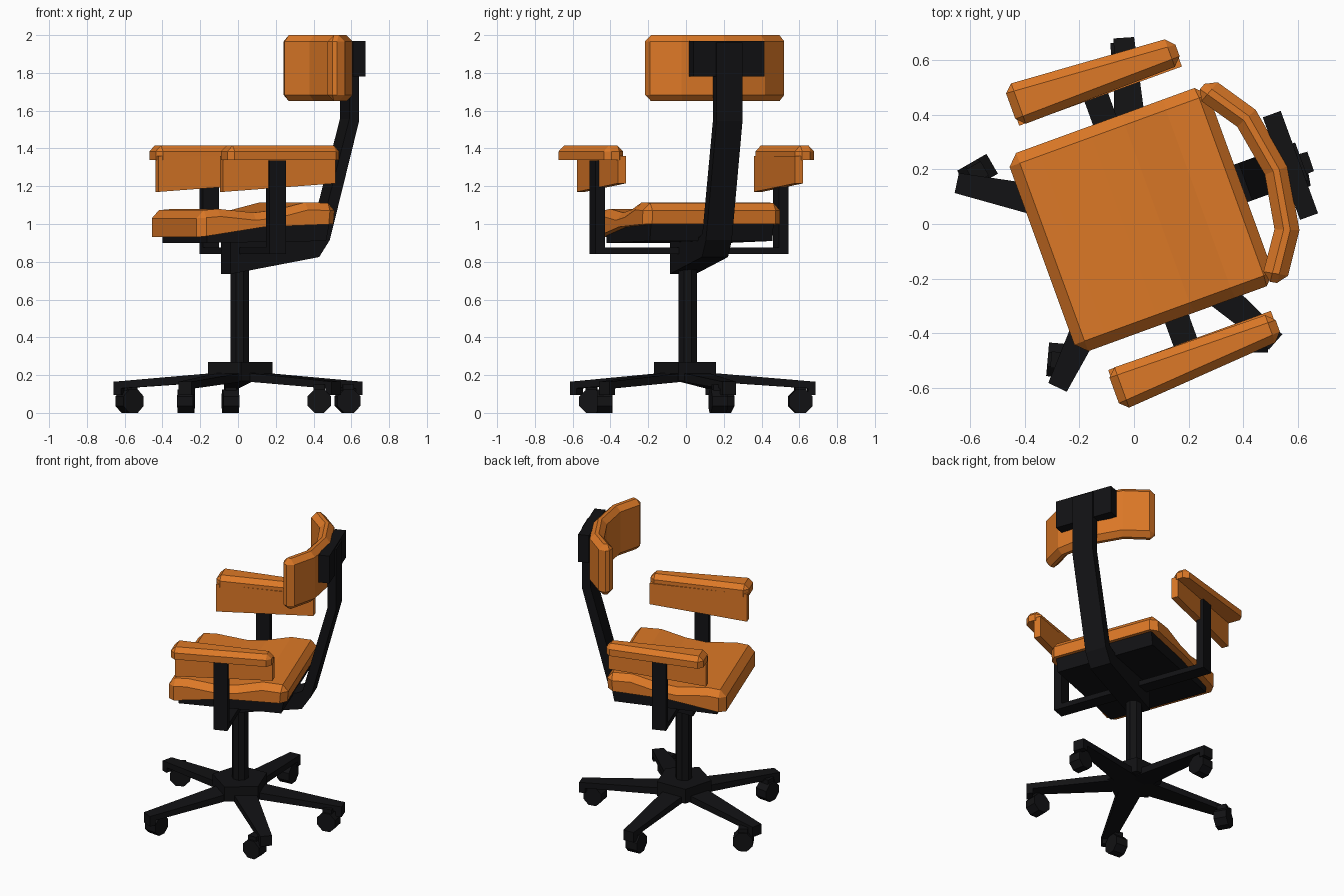
import bpy, bmesh
from math import radians, cos, sin, pi

cube = bpy.data.objects.get("Cube")
if cube:
    bpy.data.objects.remove(cube, do_unlink=True)

CENTER = (0.01, 0.01, 0)
TURN = radians(20)      # the chair is swivelled; local +x points to its back


def material(name, rgb):
    m = bpy.data.materials.new(name)
    m.use_nodes = True
    m.diffuse_color = (*rgb, 1)
    bsdf = m.node_tree.nodes["Principled BSDF"]
    bsdf.inputs["Base Color"].default_value = (*rgb, 1)
    bsdf.inputs["Roughness"].default_value = 0.8
    return m


orange = material("orange upholstery", (0.72, 0.19, 0.02))
black = material("black frame", (0.006, 0.006, 0.007))


def add(name, bm, mat, turn=TURN, loc=CENTER):
    bmesh.ops.recalc_face_normals(bm, faces=bm.faces)
    mesh = bpy.data.meshes.new(name)
    bm.to_mesh(mesh)
    bm.free()
    mesh.materials.append(mat)
    ob = bpy.data.objects.new(name, mesh)
    ob.location = loc
    ob.rotation_euler.z = turn
    bpy.context.collection.objects.link(ob)
    return ob


def prism(name, poly, lo, hi, mat, axis="z", taper=None, bevel=0, rule=None, **kw):
    """Extrude a plan (axis z) or a side profile (axis y) from lo to hi."""
    bm = bmesh.new()
    ends = []
    for t in (lo, hi):
        ring = []
        for a, b in poly:
            k = taper(a) if taper else 1
            ring.append(bm.verts.new((a, b, t) if axis == "z" else (a, t * k, b)))
        ends.append(ring)
        bm.faces.new(ring)
    n = len(poly)
    for i in range(n):
        j = (i + 1) % n
        bm.faces.new((ends[0][i], ends[0][j], ends[1][j], ends[1][i]))
    bmesh.ops.recalc_face_normals(bm, faces=bm.faces)
    if bevel:
        sharp = [e for e in bm.edges if e.calc_face_angle(0) > radians(50)
                 and (rule is None or rule(e))]
        bmesh.ops.bevel(bm, geom=sharp, offset=bevel, segments=1,
                        affect="EDGES", clamp_overlap=True)
    return add(name, bm, mat, **kw)


def box(name, x, y, z, mat, **kw):
    return prism(name, [(x[0], y[0]), (x[1], y[0]), (x[1], y[1]), (x[0], y[1])],
                 z[0], z[1], mat, **kw)


def ngon(sides, radius, start):
    return [(radius * cos(start + 2 * pi * i / sides),
             radius * sin(start + 2 * pi * i / sides)) for i in range(sides)]


# Star base: hub, column and five tapering legs with turned-down tips
prism("base_hub", ngon(5, 0.18, radians(56)), 0.17, 0.27, black, turn=0)
prism("column", ngon(8, 0.053, pi / 8), 0.25, 0.78, black, turn=0)
leg = [(0.05, 0.17), (0.635, 0.13), (0.635, 0.095), (0.675, 0.095),
       (0.675, 0.165), (0.08, 0.215)]
for i, angle in enumerate((19, 94, 168, 244.5, 319)):
    prism(f"base_leg_{i + 1}", leg, -1, 1, black, axis="y",
          taper=lambda r: 0.08 - 0.063 * r, turn=radians(angle))

# Casters, each swivelled its own way
casters = [(0.58, 0.17, 10), (-0.04, 0.605, 95), (-0.574, 0.19, 30),
           (-0.275, -0.5, 85), (0.43, -0.43, 0)]
for i, (x, y, yaw) in enumerate(casters):
    wheel = [(a, b + 0.062) for a, b in ngon(8, 0.067, pi / 8)]
    place = dict(turn=radians(yaw), loc=(x, y, 0))
    prism(f"caster_wheel_{i + 1}", wheel, -0.042, 0.042, black, axis="y", **place)
    box(f"caster_stem_{i + 1}", (-0.03, 0.03), (-0.03, 0.03), (0.08, 0.15), black, **place)

# Seat cushion with chamfered upper edges and front corners
seat = [(-0.37, 0.93), (-0.3, 0.94), (0, 0.985), (0.4, 1.0), (0.41, 1.11),
        (0.24, 1.115), (0.08, 1.075), (-0.05, 1.06), (-0.25, 1.08), (-0.37, 1.07)]


def upper_or_front(e):
    mid = (e.verts[0].co + e.verts[1].co) / 2
    return mid.z > 1.03 or (mid.x < -0.36 and abs(mid.y) > 0.3)


prism("seat_cushion", seat, -0.387, 0.387, orange, axis="y", bevel=0.04,
      rule=upper_or_front)
prism("seat_tray", [(-0.31, 0.9), (0.36, 0.91), (0.38, 1.01), (0, 0.995), (-0.31, 0.95)],
      -0.345, 0.345, black, axis="y")

# Tilt mechanism running into the bent spine
spine = [(-0.08, 0.735), (0.42, 0.825), (0.48, 0.915), (0.645, 1.545), (0.645, 1.96),
         (0.59, 1.96), (0.59, 1.555), (0.425, 0.95), (0.38, 0.93), (-0.08, 0.93)]
prism("spine", spine, -0.073, 0.073, black, axis="y")
box("backrest_plate", (0.565, 0.635), (-0.2, 0.2), (1.78, 1.97), black)

# Curved backrest, its plan mirrored about the middle
outer = [(0.435, 0.405), (0.55, 0.235)]
inner = [(0.355, 0.36), (0.465, 0.2)]
plan = (outer + [(0.59, 0)] + [(x, -y) for x, y in reversed(outer)]
        + [(x, -y) for x, y in inner] + [(0.5, 0)] + list(reversed(inner)))
prism("backrest", plan, 1.65, 2.0, orange, bevel=0.033)

# Armrests: tapered pad, side panel and post, joined by a bar under the seat
for side, s in (("left", -1), ("right", 1)):
    pad = [(-0.29, 0.475 * s), (0.355, 0.485 * s), (0.355, 0.59 * s), (-0.29, 0.635 * s)]
    prism(f"{side}_arm_pad", pad, 1.34, 1.415, orange, bevel=0.03,
          rule=lambda e: sum(v.co.z for v in e.verts) / 2 > 1.36)
    panel = [(-0.285, 1.17), (0.35, 1.215), (0.35, 1.36), (-0.285, 1.36)]
    prism(f"{side}_arm_panel", panel, 0.477 * s, 0.522 * s, orange, axis="y")
    y = sorted((0.49 * s, 0.543 * s))
    box(f"{side}_arm_post", (-0.03, 0.062), y, (0.84, 1.335), black)
box("arm_crossbar", (-0.03, 0.062), (-0.54, 0.54), (0.84, 0.875), black)
